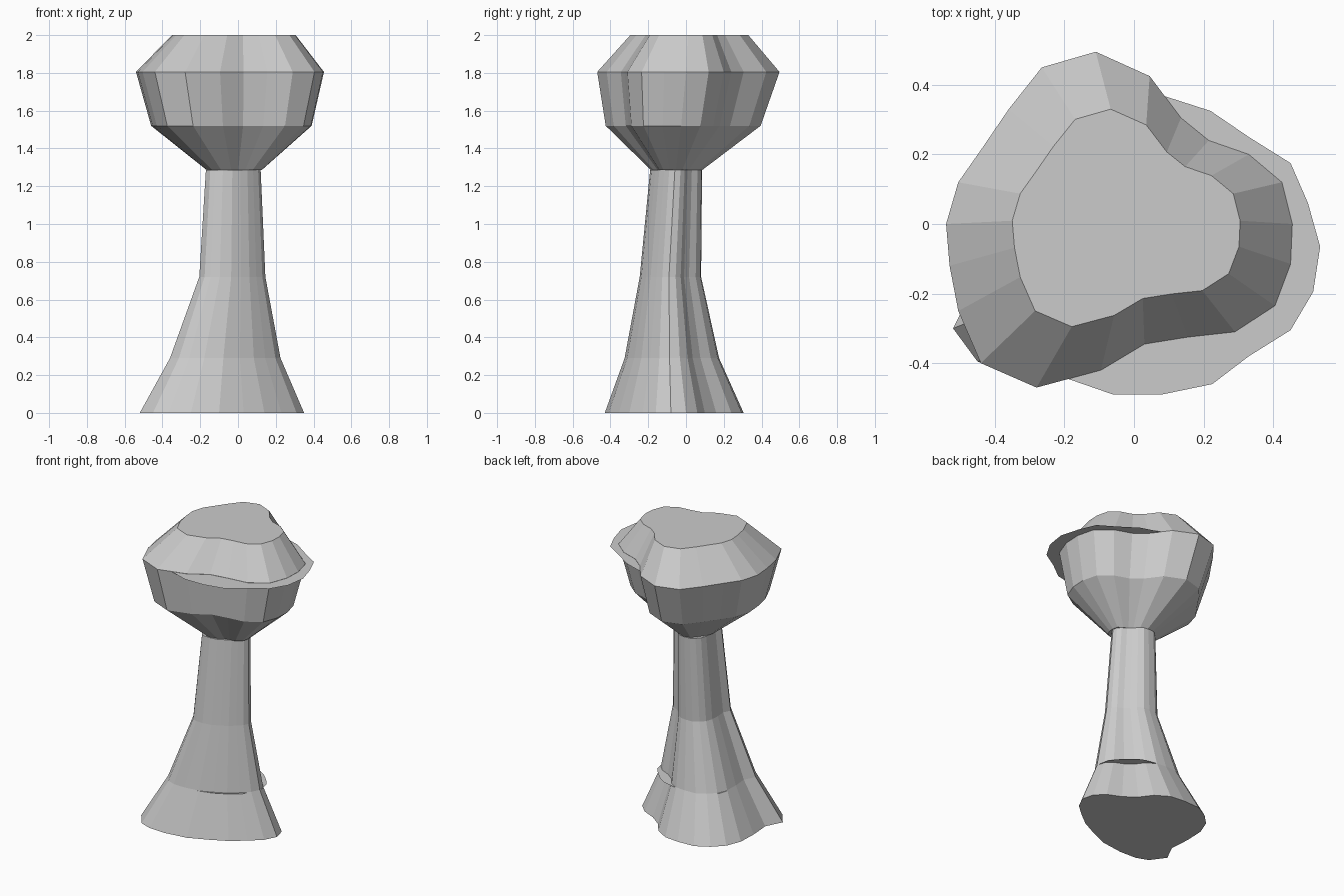
import bpy, bmesh

# Wavy cross-section of the foot and stem (counter-clockwise from +x)
STEM = [(.35, -.08), (.33, 0), (.27, .06), (.18, .10), (.10, .16), (.04, .24), (-.05, .295),
        (-.15, .305), (-.27, .30), (-.36, .25), (-.43, .18), (-.47, .08), (-.475, -.05),
        (-.465, -.19), (-.52, -.30), (-.45, -.395), (-.37, -.425), (-.25, -.43), (-.10, -.41),
        (.03, -.355), (.14, -.30), (.23, -.23), (.31, -.16)]

# Wavy cross-section of the head at its widest level
HEAD = [(-.11, .495), (-.265, .45), (-.36, .33), (-.435, .22), (-.505, .12), (-.54, 0),
        (-.53, -.12), (-.505, -.25), (-.44, -.40), (-.28, -.47), (-.095, -.42), (.03, -.345),
        (.155, -.325), (.29, -.31), (.405, -.235), (.45, -.115), (.455, 0), (.425, .12),
        (.33, .20), (.215, .24), (.135, .305), (.045, .425)]

# Thin plates that peek out of the head and the stem
BRIM = [(.08, .37), (.22, .325), (.33, .25), (.45, .175), (.50, .06), (.535, -.065),
        (.515, -.195), (.45, -.305), (.33, -.38), (.225, -.46), (.08, -.49), (-.06, -.49),
        (-.19, -.445), (-.34, -.36), (-.42, -.12), (-.36, .12), (-.22, .32), (-.06, .38)]
COLLAR = [(.225, -.06), (.21, .01), (.17, .06), (.12, .11), (.06, .15), (-.03, .168),
          (-.20, .15), (-.31, .09), (-.33, .02), (-.31, -.10), (-.33, -.22), (-.22, -.31),
          (-.08, -.315), (.01, -.29), (.09, -.25), (.17, -.19)]


def fit(outline, x0, x1, y0, y1):
    """Stretch an outline so that it fills the given bounds."""
    xs, ys = zip(*outline)
    sx = (x1 - x0) / (max(xs) - min(xs))
    sy = (y1 - y0) / (max(ys) - min(ys))
    return [(x0 + (x - min(xs)) * sx, y0 + (y - min(ys)) * sy) for x, y in outline]


def finish(name, bm):
    mesh = bpy.data.meshes.new(name)
    bm.to_mesh(mesh)
    bm.free()
    bpy.context.collection.objects.link(bpy.data.objects.new(name, mesh))


def loft(name, outline, levels):
    """Skin one outline through levels of (z, x0, x1, y0, y1) and cap both ends."""
    bm = bmesh.new()
    rings = [[bm.verts.new((x, y, z)) for x, y in fit(outline, *b)] for z, *b in levels]
    n = len(outline)
    for lo, hi in zip(rings, rings[1:]):
        for i in range(n):
            j = (i + 1) % n
            bm.faces.new((lo[i], lo[j], hi[j], hi[i]))
    bm.faces.new(rings[0][::-1])
    bm.faces.new(rings[-1])
    bmesh.ops.recalc_face_normals(bm, faces=bm.faces[:])
    finish(name, bm)


def plate(name, outline, z):
    bm = bmesh.new()
    bm.faces.new([bm.verts.new((x, y, z)) for x, y in outline])
    finish(name, bm)


# Flared foot and tapering stem
loft("foot", STEM, [(0, -.52, .35, -.43, .305), (.29, -.36, .225, -.325, .175)])
loft("stem", STEM, [(.29, -.36, .225, -.325, .175), (.72, -.205, .145, -.245, .08),
                    (1.285, -.17, .12, -.19, .085)])

# Faceted head with a flat top
loft("head", HEAD, [(1.285, -.165, .125, -.185, .085), (1.52, -.46, .39, -.425, .395),
                    (1.805, -.54, .455, -.47, .495), (2.0, -.35, .305, -.295, .33)])

# Projecting plates
plate("brim", BRIM, 1.804)
plate("collar", COLLAR, .288)
